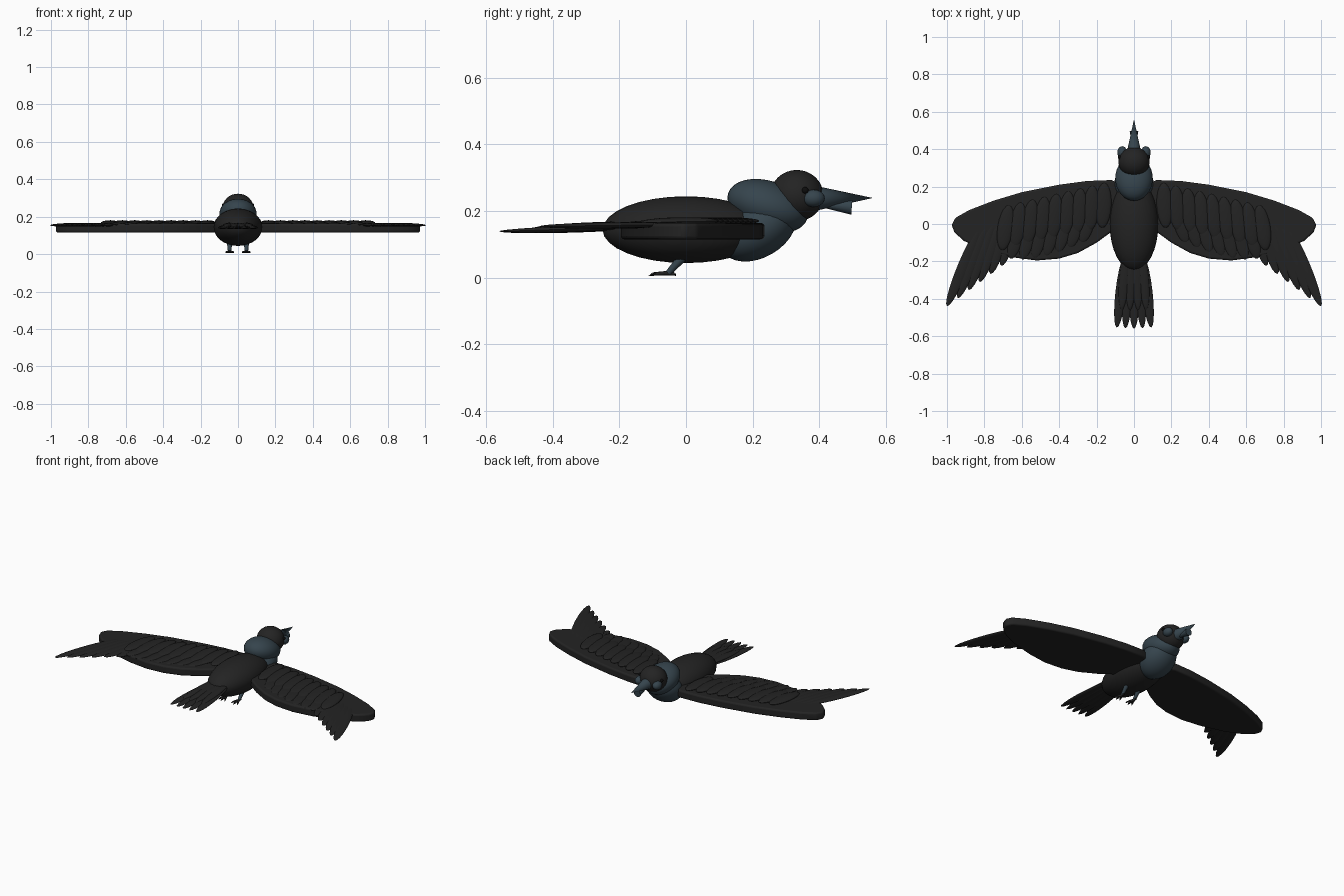
import bpy, bmesh, math
from mathutils import Vector, Matrix

cube = bpy.data.objects.get("Cube")
if cube:
    bpy.data.objects.remove(cube, do_unlink=True)


def material(name, rgb):
    m = bpy.data.materials.new(name)
    m.use_nodes = True
    m.diffuse_color = (*rgb, 1)
    m.node_tree.nodes["Principled BSDF"].inputs["Base Color"].default_value = (*rgb, 1)
    return m


BLACK = material("charcoal plumage", (0.017, 0.017, 0.017))
BLUE = material("slate blue", (0.036, 0.058, 0.074))
EYE = material("eye black", (0.004, 0.004, 0.004))


def finish(name, bm, mat, angle=40):
    mesh = bpy.data.meshes.new(name)
    bmesh.ops.recalc_face_normals(bm, faces=bm.faces)
    bm.to_mesh(mesh)
    bm.free()
    mesh.materials.append(mat)
    ob = bpy.data.objects.new(name, mesh)
    bpy.context.collection.objects.link(ob)
    bpy.ops.object.select_all(action='DESELECT')
    ob.select_set(True)
    bpy.context.view_layer.objects.active = ob
    bpy.ops.object.shade_smooth_by_angle(angle=math.radians(angle))
    return ob


def ellipsoid(name, center, radii, mat, pitch=0, segs=32):
    """Scaled sphere; pitch raises its +y end, in degrees."""
    bm = bmesh.new()
    m = (Matrix.Translation(center) @ Matrix.Rotation(math.radians(pitch), 4, 'X')
         @ Matrix.Diagonal((*radii, 1)))
    bmesh.ops.create_uvsphere(bm, u_segments=segs, v_segments=segs // 2, radius=1, matrix=m)
    return finish(name, bm, mat)


def feather(name, base, tip, width, thick, mat=BLACK):
    """Flat ellipsoid reaching from base to tip."""
    base, tip = Vector(base), Vector(tip)
    along = (tip - base).normalized()
    side = along.cross(Vector((0, 0, 1))).normalized()
    up = side.cross(along)
    rot = Matrix((side, along, up)).transposed().to_4x4()
    m = (Matrix.Translation((base + tip) / 2) @ rot
         @ Matrix.Diagonal((width, (tip - base).length / 2, thick, 1)))
    bm = bmesh.new()
    bmesh.ops.create_uvsphere(bm, u_segments=20, v_segments=12, radius=1, matrix=m)
    return finish(name, bm, mat)


def cone(name, start, end, r1, r2, mat, segs=16):
    start, end = Vector(start), Vector(end)
    d = end - start
    m = (Matrix.Translation((start + end) / 2)
         @ d.to_track_quat('Z', 'Y').to_matrix().to_4x4())
    bm = bmesh.new()
    bmesh.ops.create_cone(bm, cap_ends=True, segments=segs, radius1=r1, radius2=r2,
                          depth=d.length, matrix=m)
    return finish(name, bm, mat)


# Torso, chest, neck and head
ellipsoid("body", (0, 0.0, 0.144), (0.13, 0.25, 0.1), BLACK)
ellipsoid("chest", (0, 0.215, 0.145), (0.105, 0.125, 0.085), BLUE, 30)
ellipsoid("neck", (0, 0.245, 0.215), (0.1, 0.125, 0.075), BLUE, -18)
ellipsoid("head", (0, 0.332, 0.246), (0.083, 0.08, 0.077), BLACK)

# Beak: long upper cone and an open lower one flaring forward
cone("upper_beak", (0, 0.385, 0.238), (0, 0.56, 0.239), 0.038, 0, BLUE)
cone("lower_beak", (0, 0.37, 0.222), (0, 0.497, 0.212), 0.002, 0.023, BLUE)

# Wing outline, right half of the plan, counter-clockwise from the root
WING = [(0.05, 0.0), (0.125, -0.045), (0.2, -0.1), (0.3, -0.155), (0.4, -0.185),
        (0.52, -0.195), (0.65, -0.178), (0.8, -0.14), (0.91, -0.09), (0.96, -0.045),
        (0.975, -0.005), (0.955, 0.033), (0.88, 0.075), (0.75, 0.125), (0.6, 0.17),
        (0.4, 0.21), (0.25, 0.23), (0.12, 0.235), (0.05, 0.2)]

for s, side in ((1, "left"), (-1, "right")):
    # Wing plate
    bm = bmesh.new()
    face = bm.faces.new([bm.verts.new((s * x, y, 0.115)) for x, y in WING])
    top = bmesh.ops.extrude_face_region(bm, geom=[face])["geom"]
    bmesh.ops.translate(bm, vec=(0, 0, 0.049),
                        verts=[g for g in top if isinstance(g, bmesh.types.BMVert)])
    wing = finish(side + "_wing", bm, BLACK)
    bevel = wing.modifiers.new("rounded rim", 'BEVEL')
    bevel.width = 0.01
    bevel.segments = 3

    # Overlapping covert feathers along the top of the wing
    for i in range(9):
        t = i / 8
        x = 0.17 + 0.51 * t
        y = 0.105 - 0.12 * t
        feather(f"{side}_covert_{i + 1}", (s * (x - 0.012), y + 0.115, 0.17),
                (s * (x + 0.025 * t), y - 0.125, 0.166), 0.043, 0.013)

    # Inner flight feathers below the coverts
    for i in range(7):
        t = i / 6
        x = 0.26 + 0.38 * t
        feather(f"{side}_secondary_{i + 1}", (s * (x - 0.03), 0.06 - 0.06 * t, 0.164),
                (s * (x + 0.02), -0.1 - 0.09 * math.sin(t * 1.9), 0.161), 0.036, 0.01)

    # Long flight feathers fanning from the tip
    for i in range(7):
        t = i / 6
        feather(f"{side}_primary_{i + 1}", (s * (0.6 + 0.22 * t), 0.06 - 0.07 * t, 0.16),
                (s * (0.65 + 0.35 * t), -0.18 - 0.26 * t, 0.154), 0.032, 0.009)

    # Cheek and eye
    ellipsoid(side + "_cheek", (s * 0.063, 0.382, 0.238), (0.026, 0.034, 0.026), BLUE, segs=20)
    ellipsoid(side + "_eye", (s * 0.077, 0.357, 0.262), (0.009, 0.01, 0.01), EYE, segs=16)

    # Leg, toes and claws
    ankle = Vector((s * 0.045, -0.053, 0.014))
    cone(side + "_leg", (s * 0.045, -0.01, 0.062), ankle, 0.014, 0.009, BLUE, 12)
    for j, (dx, dy) in enumerate(((-0.018, -0.04), (0, -0.046), (0.018, -0.04), (0, 0.018))):
        end = ankle + Vector((dx, dy, -0.003))
        cone(f"{side}_toe_{j + 1}", ankle, end, 0.007, 0.005, BLACK, 10)
        cone(f"{side}_claw_{j + 1}", end, end + Vector((dx, dy, -0.02)) * 0.3, 0.005, 0, EYE, 10)

# Tail fan, with a shorter layer over its root
for i in range(5):
    k = i - 2
    feather(f"tail_feather_{i + 1}", (0.024 * k, -0.17, 0.148 + 0.002 * abs(k)),
            (0.046 * k, -0.56 + 0.003 * abs(k), 0.139), 0.029, 0.009)
for i in range(4):
    k = i - 1.5
    feather(f"tail_covert_{i + 1}", (0.026 * k, -0.14, 0.163),
            (0.044 * k, -0.46, 0.148), 0.027, 0.01)
